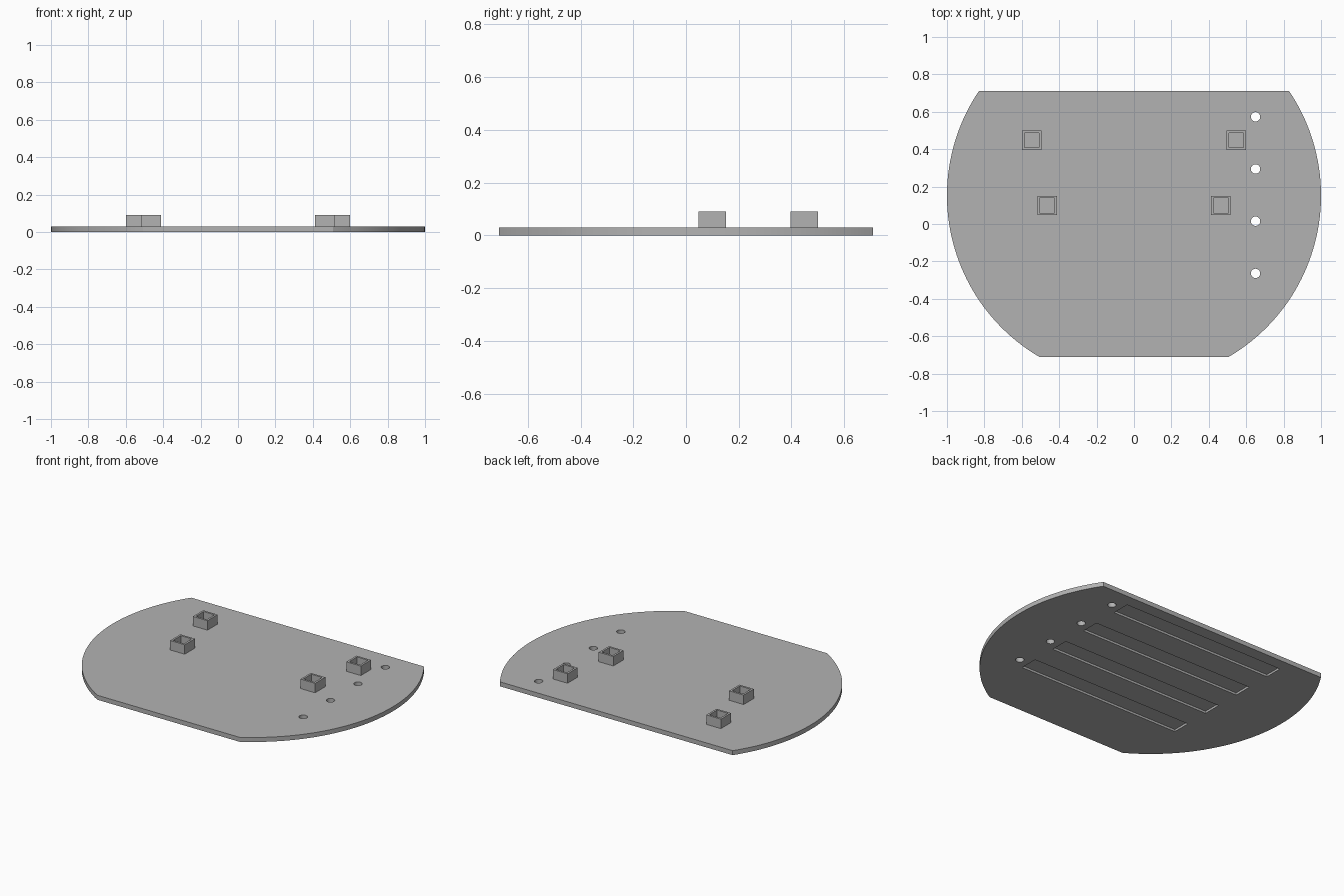
import bpy, bmesh, math

cube = bpy.data.objects.get("Cube")
if cube:
    bpy.data.objects.remove(cube, do_unlink=True)

THICK, BOSS_TOP = 0.029, 0.09
HALF_DEPTH, ARC_Y = 0.71, 0.152
HOLE_X = 0.65
ROWS = [0.573 - 0.279 * i for i in range(4)]

grey = bpy.data.materials.new("plain grey")
grey.use_nodes = True
colour = (0.45, 0.45, 0.45, 1)
grey.diffuse_color = colour
grey.node_tree.nodes["Principled BSDF"].inputs["Base Color"].default_value = colour


def prism(name, outline, z0, z1):
    """Extrude a flat outline between two heights."""
    bm = bmesh.new()
    base = bm.faces.new([bm.verts.new((x, y, z0)) for x, y in outline])
    top = bmesh.ops.extrude_face_region(bm, geom=[base])["geom"]
    verts = [v for v in top if isinstance(v, bmesh.types.BMVert)]
    bmesh.ops.translate(bm, verts=verts, vec=(0, 0, z1 - z0))
    bmesh.ops.recalc_face_normals(bm, faces=bm.faces)
    mesh = bpy.data.meshes.new(name)
    bm.to_mesh(mesh)
    bm.free()
    mesh.materials.append(grey)
    obj = bpy.data.objects.new(name, mesh)
    bpy.context.collection.objects.link(obj)
    return obj


def rect(cx, cy, w, d):
    return [(cx + sx * w / 2, cy + sy * d / 2)
            for sx, sy in ((-1, -1), (1, -1), (1, 1), (-1, 1))]


def circle(cx, cy, r, n=32):
    return [(cx + r * math.cos(math.tau * i / n), cy + r * math.sin(math.tau * i / n))
            for i in range(n)]


def cut(target, cutter):
    """Subtract a cutter, then remove it."""
    mod = target.modifiers.new("cut", "BOOLEAN")
    mod.operation, mod.solver, mod.object = "DIFFERENCE", "EXACT", cutter
    cutter.hide_render = True
    bpy.context.view_layer.objects.active = target
    bpy.ops.object.modifier_apply(modifier=mod.name)
    bpy.data.objects.remove(cutter, do_unlink=True)


# Round plate with the front and back cut straight
low = math.asin(-HALF_DEPTH - ARC_Y)
high = math.asin(HALF_DEPTH - ARC_Y)
steps = 48
arc = [(math.cos(a), ARC_Y + math.sin(a))
       for a in (low + (high - low) * i / steps for i in range(steps + 1))]
plate = prism("base_plate", arc + [(-x, y) for x, y in reversed(arc)], 0, THICK)

# Through holes on the left, each in line with a long recess underneath
for y in ROWS:
    cut(plate, prism("hole_cutter", circle(HOLE_X, y, 0.025), -0.1, 0.1))
    cut(plate, prism("recess_cutter", rect(0, y, 1.165, 0.118), -0.1, 0.014))

# Four open square sockets
for side, label in ((1, "left"), (-1, "right")):
    for x, y, row in ((0.547, 0.448, "back"), (0.465, 0.099, "front")):
        socket = prism(f"{row}_{label}_socket", rect(side * x, y, 0.104, 0.104),
                       THICK, BOSS_TOP)
        cut(socket, prism("socket_cutter", rect(side * x, y, 0.078, 0.078),
                          THICK - 0.05, BOSS_TOP + 0.05))

# Smooth the curved rim while keeping the edges sharp
bpy.ops.object.select_all(action="DESELECT")
plate.select_set(True)
bpy.context.view_layer.objects.active = plate
bpy.ops.object.shade_smooth_by_angle(angle=math.radians(30))
